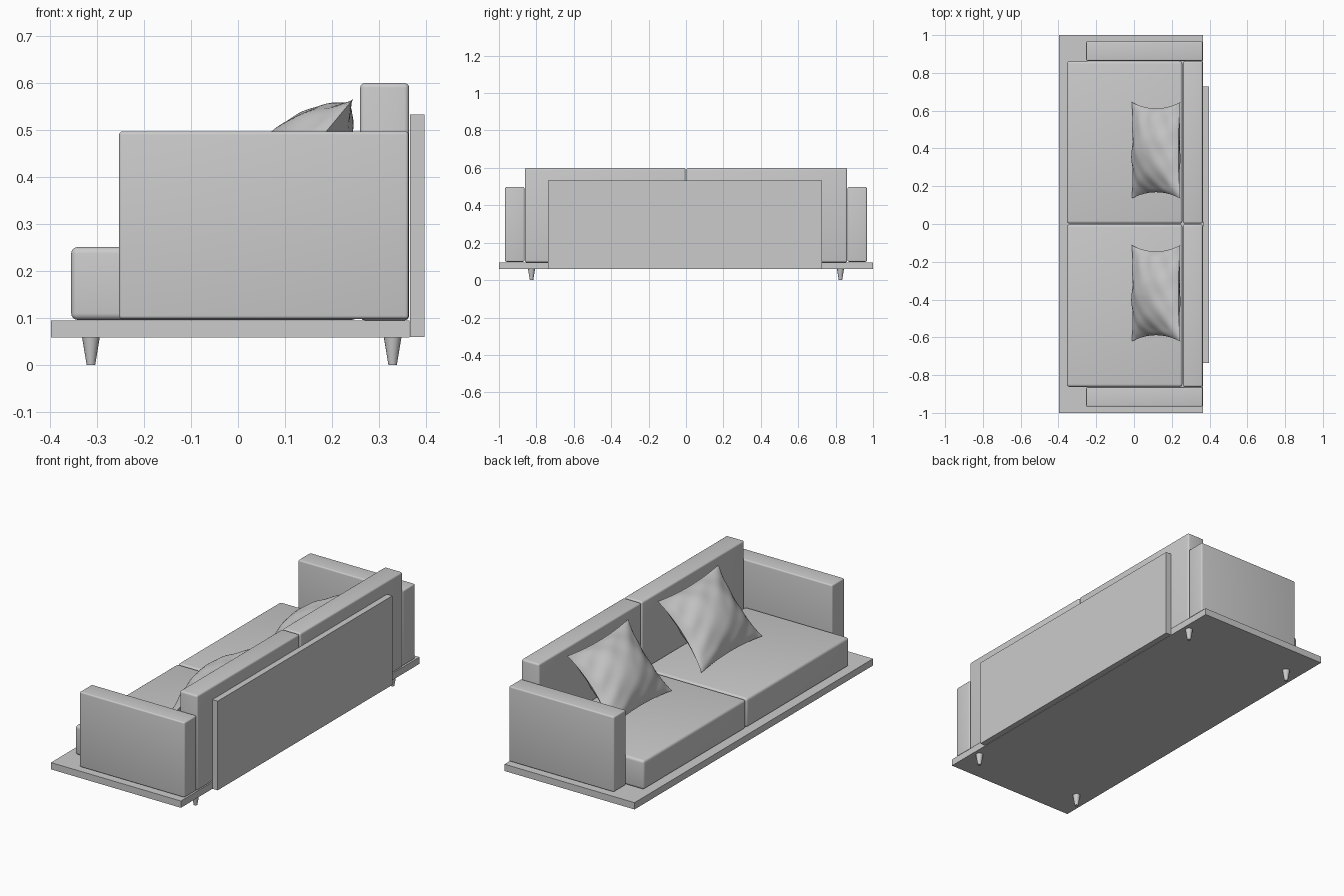
import bpy, bmesh, math
from mathutils import Vector

if "Cube" in bpy.data.objects:
    bpy.data.objects.remove(bpy.data.objects["Cube"])


def finish(bm, name, smooth=True):
    bmesh.ops.recalc_face_normals(bm, faces=bm.faces[:])
    mesh = bpy.data.meshes.new(name)
    bm.to_mesh(mesh)
    bm.free()
    obj = bpy.data.objects.new(name, mesh)
    bpy.context.collection.objects.link(obj)
    if smooth:
        bpy.ops.object.select_all(action='DESELECT')
        obj.select_set(True)
        bpy.context.view_layer.objects.active = obj
        bpy.ops.object.shade_smooth_by_angle(angle=math.radians(40))
    return obj


def box(name, x, y, z, radius=0.0):
    """Box given by (min, max) on each axis, with optional rounded edges."""
    bm = bmesh.new()
    bmesh.ops.create_cube(bm, size=1)
    for v in bm.verts:
        v.co = Vector([(a + b) / 2 + c * (b - a) for c, (a, b) in zip(v.co, (x, y, z))])
    if radius:
        bmesh.ops.bevel(bm, geom=bm.edges[:], offset=radius, segments=4,
                        profile=0.5, affect='EDGES')
    return finish(bm, name, radius > 0)


def leg(name, x, y):
    bm = bmesh.new()
    bmesh.ops.create_cone(bm, cap_ends=True, segments=16, radius1=0.009,
                          radius2=0.019, depth=0.06)
    bmesh.ops.translate(bm, verts=bm.verts[:], vec=(x, y, 0.03))
    finish(bm, name)


def pillow(name, y_mid, n=40):
    """Leaning cushion: two bulging grids sharing a pinched, concave seam."""
    low, high = Vector((-0.012, 0, 0.256)), Vector((0.245, 0, 0.566))
    mid, up = (low + high) / 2, (high - low) / 2
    normal = Vector((-up.z, 0, up.x)).normalized()
    bm = bmesh.new()
    for side in (1, -1):
        rows = []
        for i in range(n + 1):
            row = []
            for j in range(n + 1):
                u, v = 2 * i / n - 1, 2 * j / n - 1
                a, b = 1 - u * u, 1 - v * v
                puff = 0.092 * (a * b) ** 0.75
                # soft creases running in from the seams
                crease = 0.006 * math.sin(9 * u + 4 * v) * math.sin(7 * v + 1) * min(1, 4 * a * b)
                crease *= max(abs(u), abs(v))
                co = mid + up * v * (1 - 0.08 * a) + normal * side * (puff + crease)
                co.y = y_mid + 0.255 * u * (1 - 0.13 * b)
                row.append(bm.verts.new(co))
            rows.append(row)
        for i in range(n):
            for j in range(n):
                bm.faces.new((rows[i][j], rows[i + 1][j], rows[i + 1][j + 1], rows[i][j + 1]))
    bmesh.ops.remove_doubles(bm, verts=bm.verts[:], dist=0.0003)
    finish(bm, name)


# Platform and rear panel
box("base_board", (-0.398, 0.365), (-1, 1), (0.059, 0.095))
box("rear_panel", (0.366, 0.397), (-0.737, 0.727), (0.06, 0.533))

# Seats, backs, arms and pillows, one per side
for side, s in (("left", 1), ("right", -1)):
    def span(a, b):
        return tuple(sorted((s * a, s * b)))
    box(side + "_seat", (-0.355, 0.256), span(0.002, 0.862), (0.096, 0.251), 0.014)
    box(side + "_back_cushion", (0.26, 0.364), span(0.003, 0.862), (0.095, 0.60), 0.010)
    box(side + "_arm", (-0.253, 0.363), span(0.864, 0.967), (0.098, 0.497), 0.007)
    for end, x in (("front", -0.313), ("back", 0.329)):
        leg(f"{side}_{end}_leg", x, s * 0.826)
pillow("left_pillow", 0.39)
pillow("right_pillow", -0.367)
